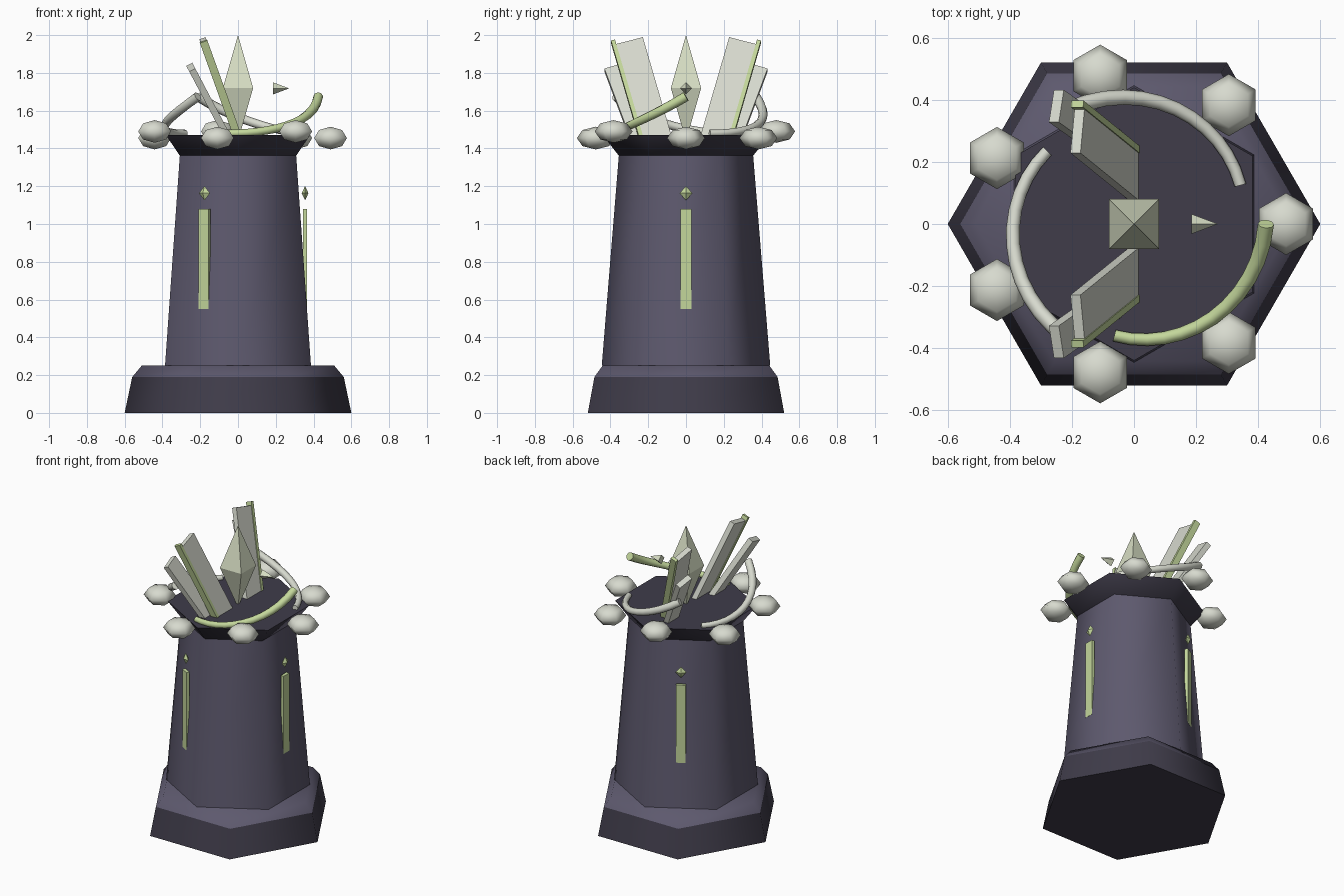
import bpy, bmesh, math
from mathutils import Vector, Matrix

if "Cube" in bpy.data.objects:
    bpy.data.objects.remove(bpy.data.objects["Cube"])

def material(name, rgb):
    m = bpy.data.materials.new(name)
    m.diffuse_color = (*rgb, 1)
    m.use_nodes = True
    m.node_tree.nodes["Principled BSDF"].inputs["Base Color"].default_value = m.diffuse_color
    return m

DARK = material("dark_stone", (0.05, 0.045, 0.068))
STONE = material("stone", (0.11, 0.10, 0.155))
BONE = material("bone", (0.68, 0.70, 0.62))
GLOW = material("pale_green", (0.55, 0.68, 0.33))
CRYSTAL = material("crystal", (0.68, 0.73, 0.55))

def finish(name, bm, mat, smooth_angle=None):
    bmesh.ops.recalc_face_normals(bm, faces=bm.faces)
    me = bpy.data.meshes.new(name)
    bm.to_mesh(me)
    bm.free()
    me.materials.append(mat)
    ob = bpy.data.objects.new(name, me)
    bpy.context.collection.objects.link(ob)
    if smooth_angle:
        bpy.ops.object.select_all(action='DESELECT')
        ob.select_set(True)
        bpy.context.view_layer.objects.active = ob
        bpy.ops.object.shade_smooth_by_angle(angle=math.radians(smooth_angle))
    return ob

def frustum(name, r0, z0, r1, z1, turn, mat):
    """Six-sided tapered block; turn is the angle of its first corner."""
    bm = bmesh.new()
    rings = [[bm.verts.new((r * math.cos(turn + i * math.pi / 3),
                            r * math.sin(turn + i * math.pi / 3), z)) for i in range(6)]
             for r, z in ((r0, z0), (r1, z1))]
    for ring in rings:
        bm.faces.new(ring)
    for i in range(6):
        j = (i + 1) % 6
        bm.faces.new((rings[0][i], rings[0][j], rings[1][j], rings[1][i]))
    return finish(name, bm, mat, 65)

def octahedron(name, size, matrix, mat):
    bm = bmesh.new()
    ring = [bm.verts.new(v) for v in ((1, 0, 0), (0, 1, 0), (-1, 0, 0), (0, -1, 0))]
    for tip in (bm.verts.new((0, 0, 1)), bm.verts.new((0, 0, -1))):
        for i in range(4):
            bm.faces.new((ring[i], ring[(i + 1) % 4], tip))
    bm.transform(matrix @ Matrix.Diagonal((*size, 1)))
    return finish(name, bm, mat)

def box(name, size, matrix, mat):
    bm = bmesh.new()
    bmesh.ops.create_cube(bm, size=1)
    bm.transform(matrix @ Matrix.Diagonal((*size, 1)))
    return finish(name, bm, mat)

# Tower: base, plinth, body and cap
R30 = math.pi / 6
frustum("base", 0.60, 0, 0.56, 0.19, 0, DARK)
frustum("plinth", 0.56, 0.19, 0.51, 0.25, 0, STONE)
frustum("body", 0.446, 0.25, 0.355, 1.37, R30, STONE)
frustum("cap", 0.357, 1.363, 0.44, 1.47, R30, DARK)

# Glowing slits with small gems on three faces
for k in range(3):
    rot = Matrix.Rotation(k * math.tau / 3, 4, 'Z')
    box(f"slit_{k}", (0.022, 0.06, 0.53), rot @ Matrix.Translation((0.355, 0, 0.815)), GLOW)
    octahedron(f"slit_gem_{k}", (0.018, 0.034, 0.038),
               rot @ Matrix.Translation((0.355, 0, 1.163)), GLOW)

# Ring of seven flattened orbs at alternating heights
for k in range(1, 8):
    a = k * math.tau / 7
    bm = bmesh.new()
    bmesh.ops.create_uvsphere(bm, u_segments=6, v_segments=4, radius=1)
    z = 1.455 if k % 2 else 1.49
    bm.transform(Matrix.Translation((0.49 * math.cos(a), 0.49 * math.sin(a), z))
                 @ Matrix.Diagonal((0.10, 0.10, 0.06, 1)))
    finish(f"orb_{k}", bm, BONE, 80)

# Three rising horn arcs
def horn(name, turn, mat, steps=12, sides=8):
    def point(t):
        a = turn + math.radians(-100 + 100 * t)
        r = 0.365 + 0.06 * t
        return Vector((r * math.cos(a), r * math.sin(a), 1.48 + 0.195 * t ** 2.3))
    bm = bmesh.new()
    rings = []
    for i in range(steps + 1):
        t = i / steps
        d = (point(t + 0.01) - point(max(t - 0.01, 0))).normalized()
        side = d.cross(Vector((0, 0, 1))).normalized()
        up = side.cross(d)
        rad = 0.019 + 0.007 * t
        rings.append([bm.verts.new(point(t) + rad * (math.cos(b) * side + math.sin(b) * up))
                      for b in (j * math.tau / sides for j in range(sides))])
    for p, q in zip(rings, rings[1:]):
        for j in range(sides):
            n = (j + 1) % sides
            bm.faces.new((p[j], p[n], q[n], q[j]))
    bm.faces.new(rings[0])
    bm.faces.new(rings[-1])
    finish(name, bm, mat, 50)

for k in range(3):
    horn(f"horn_arc_{k}", k * math.tau / 3, BONE if k else GLOW)

# Central crystal (square plan, edges along the axes)
octahedron("central_crystal", (0.08 * math.sqrt(2), 0.08 * math.sqrt(2), 0.28),
           Matrix.Translation((0, 0, 1.72)) @ Matrix.Rotation(math.pi / 4, 4, 'Z'), CRYSTAL)

# Floating spike pointing sideways
bm = bmesh.new()
bmesh.ops.create_cone(bm, cap_ends=True, segments=4, radius1=0.032, radius2=0, depth=0.085)
spin = Matrix.Rotation(math.pi / 2, 4, 'Y')
if abs(bm.verts[:][0].co.x) < 0.01 or abs(bm.verts[:][0].co.y) < 0.01:
    pass
else:
    spin = spin @ Matrix.Rotation(math.pi / 4, 4, 'Z')
bm.transform(Matrix.Translation((0.228, 0, 1.718)) @ spin)
finish("floating_spike", bm, CRYSTAL)

# Leaning slabs, mirrored front to back
def slab(name, foot, top, width, thick, mat, shift=0.0, extra=0.0):
    foot, top = Vector(foot), Vector(top)
    u = (top - foot).normalized()
    out = Vector((0, math.copysign(1, top.y), 0))
    w = (out - out.dot(u) * u).normalized()
    n = w.cross(u)
    foot = foot - 0.05 * u
    top = top + extra * u
    m = Matrix((n, w, u)).transposed().to_4x4()
    m.translation = (foot + top) / 2 + shift * w
    box(name, (thick, width, (top - foot).length), m, mat)

for side, s in (("front", -1), ("back", 1)):
    foot, top = (-0.004, s * 0.156, 1.47), (-0.182, s * 0.30, 1.965)
    slab(f"{side}_tall_slab", foot, top, 0.148, 0.034, BONE)
    slab(f"{side}_slab_edge", foot, top, 0.022, 0.042, GLOW, 0.083, 0.025)
    slab(f"{side}_short_slab", (-0.06, s * 0.245, 1.47), (-0.25, s * 0.38, 1.83),
         0.11, 0.036, BONE)
